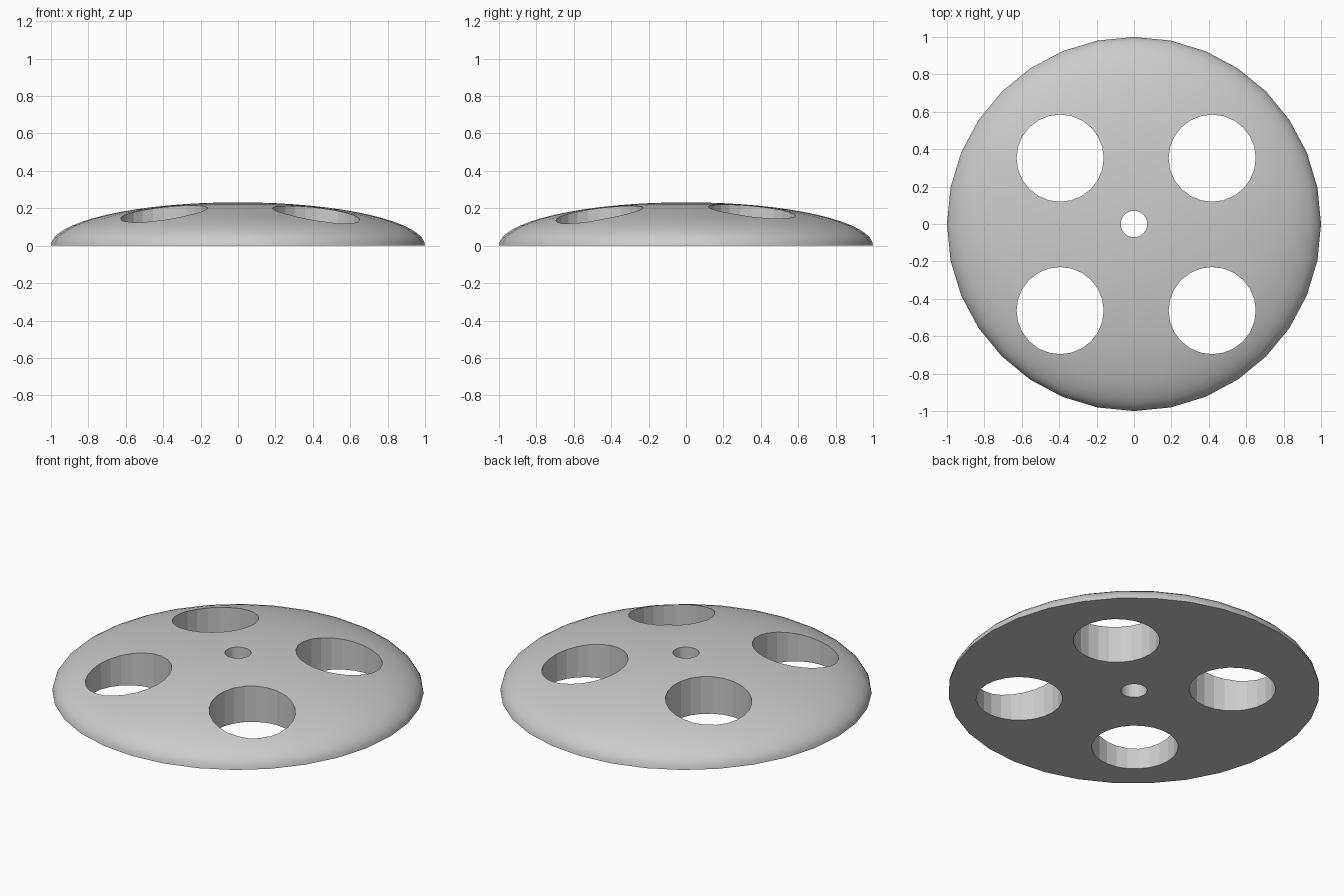
import bpy, bmesh, math

if "Cube" in bpy.data.objects:
    bpy.data.objects.remove(bpy.data.objects["Cube"], do_unlink=True)

HEIGHT, SIDES, RINGS = 0.232, 32, 16

grey = bpy.data.materials.new("plain grey")
grey.use_nodes = True
colour = (0.6, 0.6, 0.6, 1)
grey.diffuse_color = colour
grey.node_tree.nodes["Principled BSDF"].inputs["Base Color"].default_value = colour


def add_object(name, bm):
    bmesh.ops.recalc_face_normals(bm, faces=bm.faces)
    mesh = bpy.data.meshes.new(name)
    bm.to_mesh(mesh)
    bm.free()
    obj = bpy.data.objects.new(name, mesh)
    bpy.context.collection.objects.link(obj)
    mesh.materials.append(grey)
    return obj


# Flattened half ellipsoid with a flat base
bm = bmesh.new()
rings = []
for i in range(RINGS):
    a = math.pi / 2 * i / RINGS
    rings.append([bm.verts.new((math.cos(a) * math.cos(t), math.cos(a) * math.sin(t),
                                HEIGHT * math.sin(a)))
                  for t in (math.tau * s / SIDES for s in range(SIDES))])
apex = bm.verts.new((0, 0, HEIGHT))
for s in range(SIDES):
    n = (s + 1) % SIDES
    for low, high in zip(rings, rings[1:]):
        bm.faces.new((low[s], low[n], high[n], high[s]))
    bm.faces.new((rings[-1][s], rings[-1][n], apex))
bm.faces.new(rings[0])
dome = add_object("domed_disc", bm)

# Four round openings and a central bore
holes = [(x, y, 0.233, 24) for x in (-0.395, 0.418) for y in (0.352, -0.463)]
holes.append((0, 0, 0.071, 24))
for x, y, radius, sides in holes:
    bm = bmesh.new()
    bmesh.ops.create_cone(bm, cap_ends=True, segments=sides,
                          radius1=radius, radius2=radius, depth=1)
    bmesh.ops.translate(bm, verts=bm.verts, vec=(x, y, 0))
    cutter = add_object("hole_cutter", bm)
    cutter.hide_render = True
    mod = dome.modifiers.new("hole", "BOOLEAN")
    mod.operation, mod.solver, mod.object = "DIFFERENCE", "EXACT", cutter
    bpy.context.view_layer.objects.active = dome
    bpy.ops.object.modifier_apply(modifier=mod.name)
    bpy.data.objects.remove(cutter, do_unlink=True)

# Smooth dome, flat base and faceted hole walls
bm = bmesh.new()
bm.from_mesh(dome.data)
for face in bm.faces:
    c = face.calc_center_median()
    outward = face.normal.x * c.x + face.normal.y * c.y
    face.smooth = face.normal.z > 0.01 or (face.normal.z > 0.001 and outward > 0)
for edge in bm.edges:
    if len({f.smooth for f in edge.link_faces}) > 1:
        edge.smooth = False
bm.to_mesh(dome.data)
bm.free()
